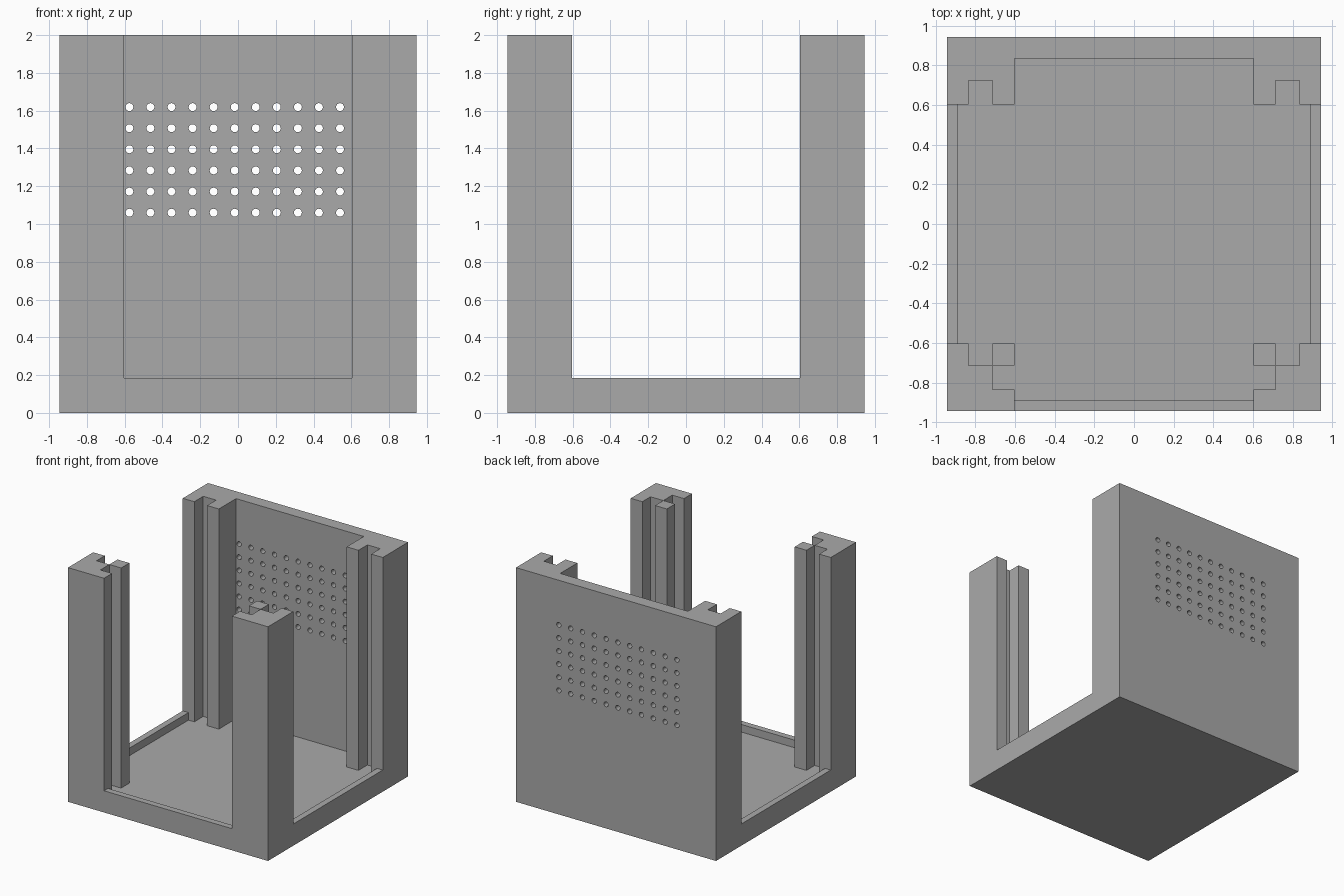
import bpy, bmesh, math
from mathutils import Matrix

if "Cube" in bpy.data.objects:
    bpy.data.objects.remove(bpy.data.objects["Cube"])

HALF, TOP = 0.945, 2.0
FLOOR, RIM = 0.12, 0.185
OPEN = 0.604                      # half width of the side openings
S1, S2, IN, EDGE = 0.715, 0.836, 0.836, 0.891   # slot edges, back wall, rim inside

gray = bpy.data.materials.new("plain gray")
gray.diffuse_color = (0.4, 0.4, 0.4, 1)
gray.use_nodes = True
gray.node_tree.nodes["Principled BSDF"].inputs["Base Color"].default_value = gray.diffuse_color


def make_object(name, bm):
    bmesh.ops.recalc_face_normals(bm, faces=bm.faces)
    mesh = bpy.data.meshes.new(name)
    bm.to_mesh(mesh)
    bm.free()
    mesh.materials.append(gray)
    obj = bpy.data.objects.new(name, mesh)
    bpy.context.collection.objects.link(obj)
    return obj


def prism(name, outline, z0, z1):
    bm = bmesh.new()
    face = bm.faces.new([bm.verts.new((x, y, z0)) for x, y in outline])
    ext = bmesh.ops.extrude_face_region(bm, geom=[face])
    verts = [v for v in ext["geom"] if isinstance(v, bmesh.types.BMVert)]
    bmesh.ops.translate(bm, verts=verts, vec=(0, 0, z1 - z0))
    return make_object(name, bm)


def block(name, x0, x1, y0, y1, z0, z1):
    return prism(name, [(x0, y0), (x1, y0), (x1, y1), (x0, y1)], z0, z1)


# Solid housing block, hollowed below
housing = block("housing", -HALF, HALF, -HALF, HALF, 0, TOP)

# Inner cavity with the corner slots: right half, then mirrored
right = [(OPEN, -EDGE), (OPEN, -S2), (S1, -S2), (S1, -S1), (S2, -S1), (S2, -OPEN),
         (EDGE, -OPEN), (EDGE, OPEN), (S2, OPEN), (S2, 0.725), (S1, 0.725),
         (S1, OPEN), (OPEN, OPEN), (OPEN, IN)]
cavity = prism("cavity_cutter", right + [(-x, y) for x, y in reversed(right)], FLOOR, TOP + 0.1)

# Openings above the low rim: left to right, and front
side_opening = block("side_opening_cutter", -1.1, 1.1, -OPEN, OPEN, RIM, TOP + 0.1)
front_opening = block("front_opening_cutter", -OPEN, OPEN, -1.1, 0, RIM, TOP + 0.1)

# Grid of vent holes through the back wall
bm = bmesh.new()
for col in range(11):
    for row in range(6):
        place = Matrix.Translation((-0.575 + 0.1115 * col, 0.9, 1.06 + 0.1118 * row))
        bmesh.ops.create_cone(bm, cap_ends=True, segments=16, radius1=0.021, radius2=0.021,
                              depth=0.4, matrix=place @ Matrix.Rotation(math.pi / 2, 4, 'X'))
holes = make_object("vent_hole_cutter", bm)

cutters = [cavity, side_opening, front_opening, holes]
for cutter in cutters:
    cutter.hide_render = True
    mod = housing.modifiers.new(cutter.name, 'BOOLEAN')
    mod.operation = 'DIFFERENCE'
    mod.solver = 'EXACT'
    mod.object = cutter

# Apply the cuts and remove the cutters
graph = bpy.context.evaluated_depsgraph_get()
cut_mesh = bpy.data.meshes.new_from_object(housing.evaluated_get(graph))
housing.modifiers.clear()
housing.data = cut_mesh
for cutter in cutters:
    bpy.data.objects.remove(cutter)

# Square guide posts inside the front corners
for side, name in ((-1, "left_guide_post"), (1, "right_guide_post")):
    x0, x1 = sorted((side * OPEN, side * S1))
    block(name, x0, x1, -S1, -OPEN, FLOOR, TOP)
